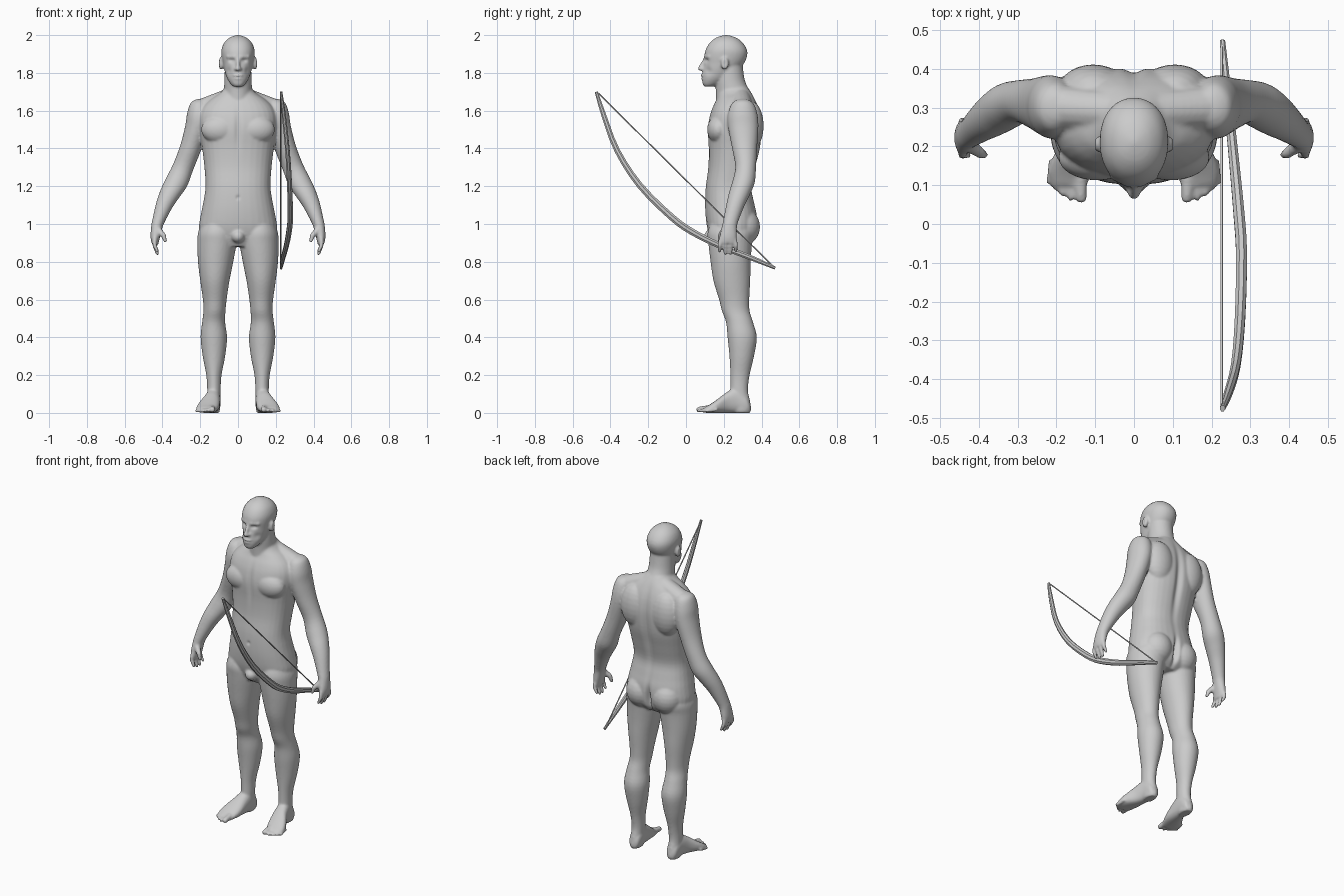
import bpy, bmesh, math
from mathutils import Vector as V

skin = bpy.data.materials.new("plain grey")
skin.diffuse_color = (0.6, 0.6, 0.6, 1)


def spline(rows, sub):
    """Resample rows of numbers with a Catmull-Rom curve."""
    out = []
    for i in range(len(rows) - 1):
        p = [rows[max(0, min(len(rows) - 1, i + k))] for k in (-1, 0, 1, 2)]
        for j in range(sub):
            t = j / sub
            out.append([0.5 * (2 * b + (c - a) * t + (2 * a - 5 * b + 4 * c - d) * t * t
                               + (3 * b - a - 3 * c + d) * t ** 3) for a, b, c, d in zip(*p)])
    return out + [list(rows[-1])]


def loft(bm, rings, sides=32, power=2.0):
    """Closed skin through (centre, u, v) superellipse rings."""
    loops = []
    for c, u, v in rings:
        loop = []
        for i in range(sides):
            a = 2 * math.pi * (i + 0.5) / sides
            ca, sa = math.cos(a), math.sin(a)
            ca = math.copysign(abs(ca) ** (2 / power), ca)
            sa = math.copysign(abs(sa) ** (2 / power), sa)
            loop.append(bm.verts.new(V(c) + V(u) * ca + V(v) * sa))
        loops.append(loop)
    faces = [bm.faces.new(loops[0]), bm.faces.new(loops[-1])]
    for p, q in zip(loops, loops[1:]):
        for i in range(sides):
            j = (i + 1) % sides
            faces.append(bm.faces.new((p[i], p[j], q[j], q[i])))
    bmesh.ops.recalc_face_normals(bm, faces=faces)


def stack(bm, rows, s=1, power=2.0):
    """Horizontal rings from rows of z, x min, x max, y front, y back."""
    loft(bm, [((s * (x0 + x1) / 2, (y0 + y1) / 2, z), ((x1 - x0) / 2, 0, 0), (0, (y1 - y0) / 2, 0))
              for z, x0, x1, y0, y1 in spline(rows, 4)], power=power)


def capsule(bm, p, q, r0, r1):
    """Rounded tapered rod."""
    p, q = V(p), V(q)
    d = (q - p).normalized()
    u = d.orthogonal().normalized()
    w = d.cross(u)
    ang = [math.radians(a) for a in (8, 30, 60, 90)]
    prof = [(p - d * r0 * math.cos(a), r0 * math.sin(a)) for a in ang]
    prof += [(q + d * r1 * math.cos(a), r1 * math.sin(a)) for a in reversed(ang)]
    loft(bm, [(c, u * r, w * r) for c, r in prof], 16)


def blob(bm, c, r):
    """Ellipsoid."""
    loft(bm, [((c[0], c[1], c[2] + r[2] * math.cos(a)), (r[0] * math.sin(a), 0, 0),
               (0, r[1] * math.sin(a), 0)) for a in [math.pi * (k + 0.2) / 12.4 for k in range(13)]])


def finish(bm, name):
    me = bpy.data.meshes.new(name)
    bm.to_mesh(me)
    bm.free()
    me.materials.append(skin)
    ob = bpy.data.objects.new(name, me)
    bpy.context.collection.objects.link(ob)
    return ob


bm = bmesh.new()
# torso: z, half width, front, back
torso = [(0.88, .10, .15, .32), (0.92, .19, .13, .36), (0.98, .207, .112, .375), (1.05, .197, .103, .375),
         (1.12, .183, .101, .36), (1.2, .172, .105, .347), (1.3, .178, .118, .368), (1.4, .19, .12, .393),
         (1.5, .205, .115, .402), (1.57, .205, .125, .396), (1.62, .185, .142, .383),
         (1.66, .145, .162, .366), (1.69, .10, .172, .35), (1.72, .07, .18, .33)]
stack(bm, [(z, -w, w, f, b) for z, w, f, b in torso], power=2.35)
# neck
stack(bm, [(1.62, -.085, .085, .16, .36), (1.70, -.076, .076, .158, .338),
           (1.76, -.072, .072, .155, .312), (1.84, -.07, .07, .16, .3)])
# head
head = [(1.727, .022, .098, .14), (1.74, .038, .088, .175), (1.77, .057, .085, .225), (1.81, .071, .088, .27),
        (1.85, .08, .096, .307), (1.89, .087, .097, .324), (1.925, .087, .105, .322),
        (1.96, .073, .126, .3), (1.985, .047, .157, .268), (1.997, .02, .19, .235), (2.0, .006, .205, .22)]
stack(bm, [(z, -w, w, f, b) for z, w, f, b in head], power=2.15)
# nose and lips
capsule(bm, (0, .099, 1.872), (0, .073, 1.822), .009, .011)
blob(bm, (0, .089, 1.785), (.027, .012, .008))
blob(bm, (0, .091, 1.771), (.023, .011, .008))
# groin
blob(bm, (0, .135, .935), (.036, .04, .035))

for s in (-1, 1):
    # nostril side, ear, brow
    blob(bm, (s * .012, .085, 1.82), (.009, .013, .008))
    blob(bm, (s * .09, .205, 1.85), (.014, .021, .034))
    capsule(bm, (s * .014, .103, 1.884), (s * .056, .122, 1.886), .01, .008)
    # chest, shoulder blade, buttock, upper shoulder slope
    blob(bm, (s * .095, .172, 1.50), (.10, .06, .075))
    blob(bm, (s * .105, .345, 1.52), (.09, .066, .13))
    blob(bm, (s * .088, .30, .985), (.092, .092, .1))
    capsule(bm, (s * .05, .29, 1.665), (s * .19, .30, 1.605), .052, .058)
    # leg
    stack(bm, [(1.03, .03, .18, .14, .34), (.96, .012, .21, .115, .36), (.9, .008, .215, .118, .35),
               (.8, .025, .212, .13, .343), (.7, .045, .2, .145, .34), (.6, .06, .186, .175, .335),
               (.54, .066, .183, .19, .337), (.48, .068, .19, .212, .355), (.4, .058, .198, .22, .375),
               (.3, .068, .187, .23, .36), (.2, .087, .168, .235, .337), (.12, .092, .163, .235, .328),
               (.06, .094, .164, .23, .34), (.02, .095, .163, .24, .345), (0, .1, .158, .25, .338)], s)
    # foot: y, centre x, half width, height
    foot = [(.34, .128, .02, .05), (.32, .128, .034, .09), (.27, .13, .038, .13), (.22, .138, .044, .112),
            (.17, .154, .056, .075), (.13, .165, .056, .047), (.10, .166, .045, .03)]
    loft(bm, [((s * x, y, h / 2), (w, 0, 0), (0, 0, h / 2)) for y, x, w, h in spline(foot, 3)], power=2.4)
    # toes
    for x, y, r in ((.136, .068, .017), (.163, .068, .011), (.184, .08, .011), (.202, .093, .01), (.217, .109, .01)):
        capsule(bm, (s * (x * .9 + .016), y + .05, r + .008), (s * x, y, r), r, r * .9)
    # arm: z, centre x, centre y, half width, half depth
    arm = [(1.655, .185, .30, .025, .035), (1.63, .198, .30, .05, .062), (1.57, .207, .30, .062, .08),
           (1.5, .222, .304, .058, .079), (1.4, .252, .31, .054, .066), (1.3, .291, .316, .053, .055),
           (1.22, .326, .304, .058, .06), (1.16, .36, .283, .052, .057), (1.1, .39, .262, .043, .049),
           (1.02, .42, .238, .032, .041), (.985, .43, .23, .029, .04), (.93, .439, .223, .024, .046),
           (.895, .441, .221, .018, .043)]
    loft(bm, [((s * x, y, z), (s * a, 0, a * .3), (0, b, 0)) for z, x, y, a, b in spline(arm, 4)])
    # fingers and thumb
    for y, z in ((.178, .855), (.207, .842), (.236, .843), (.264, .858)):
        y1 = .222 + (y - .222) * .85
        capsule(bm, (s * .441, y1, .92), (s * .442, y, .888), .0125, .0115)
        capsule(bm, (s * .442, y, .888), (s * .427, y, z), .0115, .009)
    capsule(bm, (s * .425, .205, .97), (s * .395, .182, .94), .019, .014)
    capsule(bm, (s * .395, .182, .94), (s * .385, .178, .91), .014, .01)

# fuse the parts into one smooth skin
body = finish(bm, "body")
rm = body.modifiers.new("fuse", 'REMESH')
rm.mode, rm.voxel_size = 'VOXEL', 0.0066
sm = body.modifiers.new("soften", 'SMOOTH')
sm.factor, sm.iterations = 0.5, 5
dg = bpy.context.evaluated_depsgraph_get()
fused = bpy.data.meshes.new_from_object(body.evaluated_get(dg))
body.modifiers.clear()
body.data = fused

# soft dents: centre, reach, push
dents = [((.034, .10, 1.866), (.016, .03, .010), (0, .012, 0)),
         ((.05, .12, 1.81), (.016, .04, .02), (-.004, .006, 0)),
         ((0, .085, 1.778), (.024, .03, .003), (0, .006, 0)),
         ((0, .12, 1.5), (.014, .05, .09), (0, .008, 0)),
         ((0, .39, 1.4), (.022, .06, .22), (0, -.016, 0)),
         ((0, .38, .97), (.013, .08, .07), (0, -.03, 0)),
         ((0, .10, 1.14), (.008, .03, .01), (0, .008, 0)),
         ((.105, .21, .2), (.02, .05, .1), (.003, 0, 0)),
         ((.105, .205, 1.85), (.006, .01, .018), (-.006, 0, 0))]
for v in fused.vertices:
    move = V()
    for c, r, d in dents:
        for s in ((1,) if c[0] == 0 else (-1, 1)):
            e = sum(((p - q) / k) ** 2 for p, q, k in zip(v.co, (s * c[0], c[1], c[2]), r))
            if e < 9:
                move += V((s * d[0], d[1], d[2])) * math.exp(-e)
    v.co += move
    v.co.z = max(v.co.z, 0)
for p in fused.polygons:
    p.use_smooth = True
if not fused.materials:
    fused.materials.append(skin)

# bow limb: x, y, z, half thickness
bow = [(.228, -.475, 1.70, .009), (.243, -.435, 1.575, .014), (.262, -.365, 1.39, .016),
       (.273, -.245, 1.205, .018), (.277, -.08, 1.04, .019), (.27, .03, .96, .019),
       (.256, .18, .885, .017), (.24, .335, .825, .015), (.228, .472, .767, .009)]
path = spline(bow, 3)
rings = []
for i, (x, y, z, r) in enumerate(path):
    a, b = path[max(i - 1, 0)], path[min(i + 1, len(path) - 1)]
    t = V((0, b[1] - a[1], b[2] - a[2])).normalized()
    rings.append(((x, y, z), (r * .8, 0, 0), (0, -t.z * r, t.y * r)))
bm = bmesh.new()
loft(bm, rings, 8)
finish(bm, "bow_limb")

# bow string
bm = bmesh.new()
capsule(bm, (.226, -.462, 1.69), (.226, .465, .772), .0035, .0035)
finish(bm, "bow_string")
